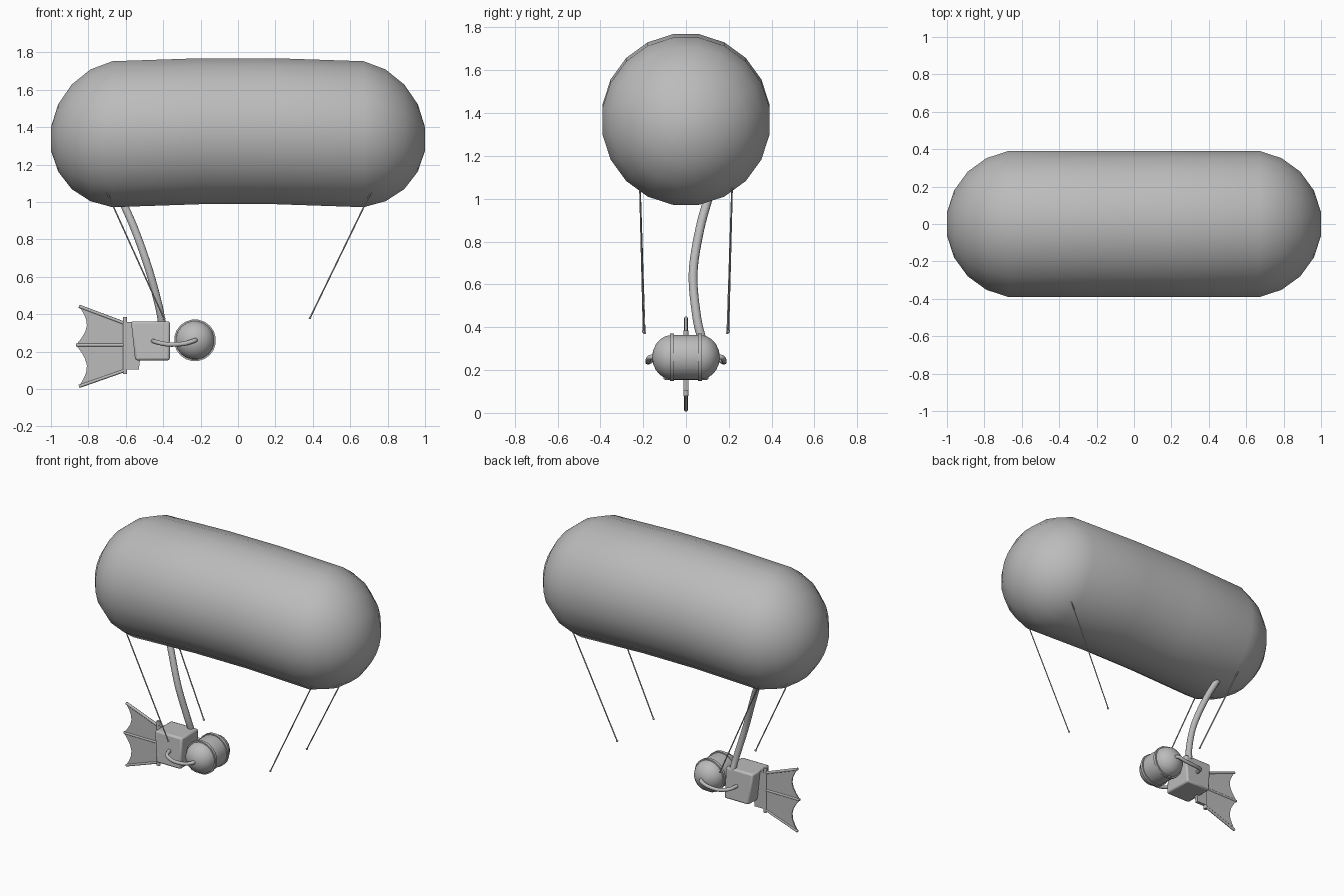
import bpy, bmesh, math
from mathutils import Vector

if "Cube" in bpy.data.objects:
    bpy.data.objects.remove(bpy.data.objects["Cube"])

grey = bpy.data.materials.new("plain grey")
grey.diffuse_color = (0.5, 0.5, 0.5, 1)
grey.use_nodes = True
grey.node_tree.nodes["Principled BSDF"].inputs["Base Color"].default_value = grey.diffuse_color


def finish(name, bm, angle=35):
    bmesh.ops.recalc_face_normals(bm, faces=bm.faces)
    me = bpy.data.meshes.new(name)
    bm.to_mesh(me)
    bm.free()
    me.materials.append(grey)
    me.shade_smooth()
    me.set_sharp_from_angle(angle=math.radians(angle))
    ob = bpy.data.objects.new(name, me)
    bpy.context.collection.objects.link(ob)
    return ob


def loft(name, rings, angle=35):
    """Skin a list of equally long point rings and cap both ends."""
    bm = bmesh.new()
    vs = [[bm.verts.new(p) for p in r] for r in rings]
    n = len(vs[0])
    for a, b in zip(vs, vs[1:]):
        for i in range(n):
            j = (i + 1) % n
            bm.faces.new((a[i], a[j], b[j], b[i]))
    bm.faces.new(vs[0])
    bm.faces.new(vs[-1])
    return finish(name, bm, angle)


def tube(name, pts, r, sides=10, steps=6):
    """Round tube through points, smoothed with a Catmull-Rom curve."""
    P = [Vector(p) for p in pts]
    if len(P) > 2:
        Q = [2 * P[0] - P[1]] + P + [2 * P[-1] - P[-2]]
        path = []
        for k in range(1, len(Q) - 2):
            a, b, c, d = Q[k - 1:k + 3]
            for s in range(steps):
                t = s / steps
                path.append(0.5 * (2 * b + (c - a) * t + (2 * a - 5 * b + 4 * c - d) * t * t
                                   + (3 * b - a - 3 * c + d) * t ** 3))
        P = path + [P[-1]]
    rings, side = [], None
    for i, p in enumerate(P):
        t = (P[min(i + 1, len(P) - 1)] - P[max(i - 1, 0)]).normalized()
        side = t.orthogonal() if side is None else side - t * side.dot(t)
        side.normalize()
        up = t.cross(side)
        rings.append([p + r * (math.cos(2 * math.pi * k / sides) * side
                               + math.sin(2 * math.pi * k / sides) * up) for k in range(sides)])
    return loft(name, rings, 50)


def prism(name, outline, half):
    """Extrude an x-z outline across y; half = half thickness per point."""
    return loft(name, [[(x, s * h, z) for (x, z), h in zip(outline, half)] for s in (-1, 1)])


def bevel(ob, w):
    m = ob.modifiers.new("bevel", 'BEVEL')
    m.width, m.segments = w, 2


def lathe_y(name, prof, cx, cz, n=20):
    """Turn (y, radius) profile about an axis along y."""
    return loft(name, [[(cx + r * math.cos((k + .5) * 2 * math.pi / n), y,
                         cz + r * math.sin((k + .5) * 2 * math.pi / n)) for k in range(n)]
                       for y, r in prof])


# gas envelope: faceted capsule, slightly drooping at both ends
R = 0.395
half = [(0.2, R, 1.378)]
for k, zc in zip(range(5), (1.362, 1.356, 1.348, 1.342, 1.337)):
    a = math.radians(9 + 18 * k)
    half.append((0.61 + R * math.sin(a), R * math.cos(a) / math.cos(math.radians(9)), zc))
stations = [(-x, r, z) for x, r, z in reversed(half)] + half
loft("gas_envelope", [[(x, r * math.cos(math.radians(9 + 18 * k)),
                        zc + r * math.sin(math.radians(9 + 18 * k))) for k in range(20)]
                      for x, r, zc in stations], 45)

# hanging ropes with end knots
for sy in (-1, 1):
    for label, top, low in (("front", (0.71, 1.05), (0.385, 0.38)), ("rear", (-0.70, 1.05), (-0.395, 0.375))):
        y1 = 0.198 if label == "front" else 0.193
        tube("rope_" + label, [(top[0], sy * 0.215, top[1]), (low[0], sy * y1, low[1])], 0.004, 6)
        bm = bmesh.new()
        bmesh.ops.create_icosphere(bm, subdivisions=1, radius=0.008)
        bmesh.ops.translate(bm, verts=bm.verts, vec=(low[0], sy * y1, low[1]))
        finish("rope_knot_" + label, bm, 60)

# feed pipe from the engine box to the envelope
tube("feed_pipe", [(-0.405, 0.075, 0.34), (-0.425, 0.05, 0.45), (-0.48, 0.033, 0.65),
                   (-0.555, 0.065, 0.86), (-0.635, 0.115, 1.04)], 0.021, 12)

# engine box with slanted back
bevel(prism("engine_box", [(-0.572, 0.362), (-0.364, 0.362), (-0.364, 0.153), (-0.55, 0.153)],
            [0.09, 0.09, 0.107, 0.107]), 0.012)

# twin domed tank with two straps
dome = [(0.066 + 0.092 * math.sin(math.radians(a)), 0.105 * math.cos(math.radians(a)))
        for a in (0, 18, 36, 54, 72, 84)]
lathe_y("tank", [(-y, r) for y, r in reversed(dome)] + dome, -0.23, 0.26)
for s in (-1, 1):
    lathe_y("tank_strap", [(s * 0.056, 0.1), (s * 0.056, 0.112), (s * 0.075, 0.112), (s * 0.075, 0.1)], -0.23, 0.26)
    # side pipe curving from box to tank
    tube("side_pipe", [(-0.455, s * 0.09, 0.257), (-0.435, s * 0.15, 0.25), (-0.37, s * 0.175, 0.238),
                       (-0.29, s * 0.178, 0.242), (-0.235, s * 0.17, 0.258), (-0.225, s * 0.145, 0.262)], 0.012)

# rudder mount plate and hinge post
prism("rudder_mount", [(-0.60, 0.357), (-0.50, 0.357), (-0.53, 0.105), (-0.60, 0.105)], [0.011] * 4)
tube("rudder_post", [(-0.604, 0, 0.08), (-0.604, 0, 0.385)], 0.012, 12)

# rudder spars
tips = [(-0.85, 0.442), (-0.866, 0.235), (-0.85, 0.014)]
roots = [(-0.604, 0.35), (-0.604, 0.235), (-0.604, 0.1)]
for (tx, tz), (rx, rz) in zip(tips, roots):
    tube("rudder_spar", [(rx, 0, rz), (tx, 0, tz)], 0.009, 8)

# scalloped rudder membrane
edge = []
for (ax, az), (bx, bz) in zip(tips, tips[1:]):
    for i in range(6):
        t = i / 6
        edge.append((ax + (bx - ax) * t + 0.05 * math.sin(math.pi * t), az + (bz - az) * t))
edge.append(tips[-1])
outline = edge + roots[::-1]
prism("rudder_membrane", outline, [0.004] * len(outline))
